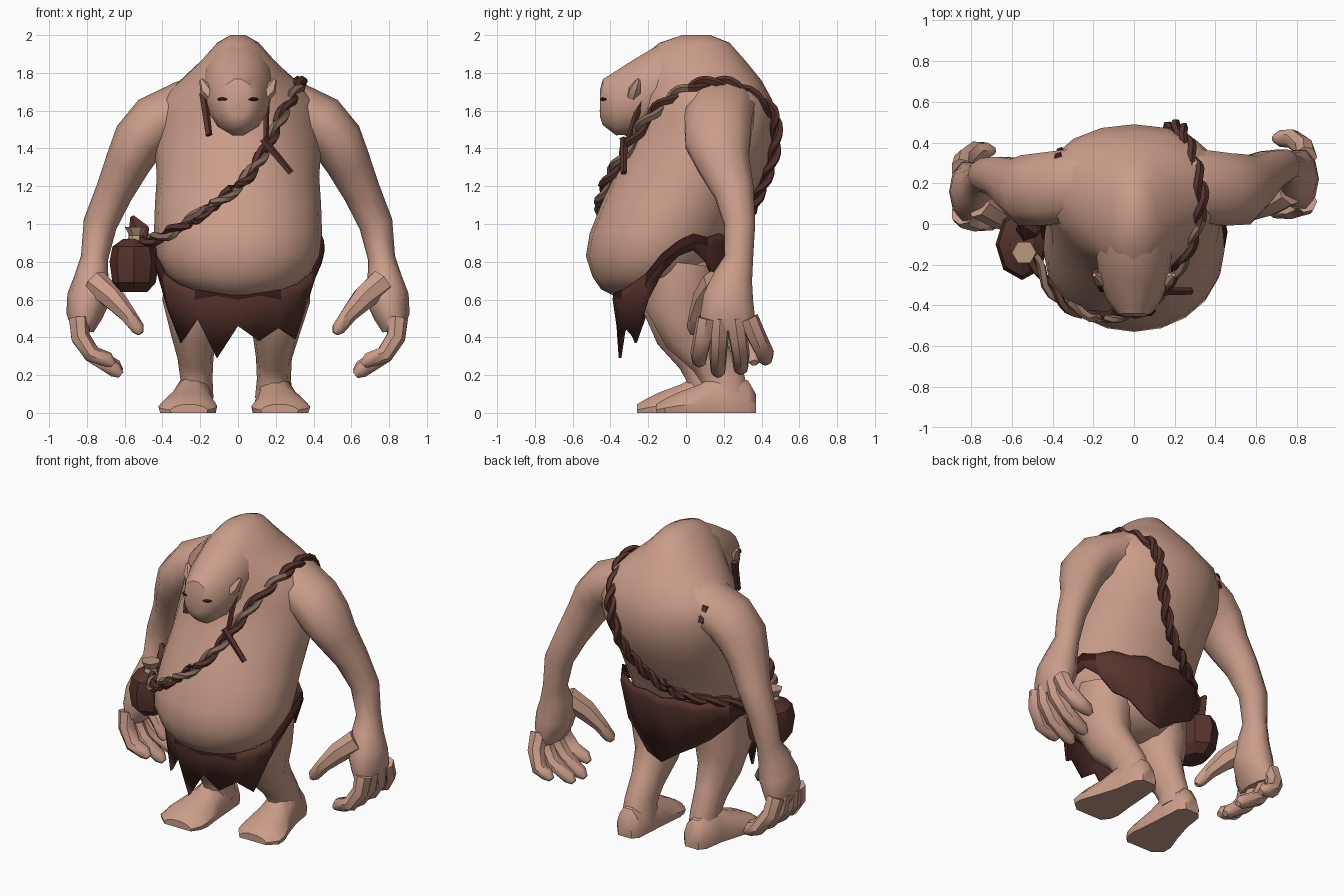
import bpy, bmesh, math
from mathutils import Vector as V

if "Cube" in bpy.data.objects:
    bpy.data.objects.remove(bpy.data.objects["Cube"])

def material(name, rgb):
    m = bpy.data.materials.new(name)
    m.diffuse_color = (*rgb, 1)
    m.use_nodes = True
    m.node_tree.nodes["Principled BSDF"].inputs["Base Color"].default_value = m.diffuse_color
    return m

SKIN = material("skin", (0.60, 0.34, 0.255))
HIDE = material("brown_hide", (0.095, 0.033, 0.026))
DARK = material("dark_hide", (0.035, 0.009, 0.008))
TAUPE = material("taupe_cord", (0.24, 0.145, 0.105))
CREAM = material("cream_cloth", (0.48, 0.31, 0.21))

def loft(name, rings, mats, cap=True, rule=None, angle=38):
    """Skin a list of closed point rings."""
    bm = bmesh.new()
    vs = [[bm.verts.new(p) for p in r] for r in rings]
    n = len(rings[0])
    for i, (a, b) in enumerate(zip(vs, vs[1:])):
        for j in range(n):
            k = (j + 1) % n
            f = bm.faces.new((a[j], a[k], b[k], b[j]))
            if rule:
                f.material_index = rule(f.calc_center_median(), i)
    if cap:
        bm.faces.new(vs[0])
        bm.faces.new(vs[-1])
    bmesh.ops.recalc_face_normals(bm, faces=bm.faces)
    me = bpy.data.meshes.new(name)
    bm.to_mesh(me)
    bm.free()
    for m in mats:
        me.materials.append(m)
    for p in me.polygons:
        p.use_smooth = True
    me.set_sharp_from_angle(angle=math.radians(angle))
    ob = bpy.data.objects.new(name, me)
    bpy.context.collection.objects.link(ob)
    return ob

def ring(c, u, v, n):
    return [V(c) + u * math.cos(2 * math.pi * i / n) + v * math.sin(2 * math.pi * i / n) for i in range(n)]

def tube(name, pts, mat, n=8, ref=(0, 1, 0), rule=None, mats=None, angle=50):
    """pts: (x, y, z, radius[, stretch along ref])."""
    ps, rings = [V(p[:3]) for p in pts], []
    for i, p in enumerate(pts):
        t = (ps[min(i + 1, len(ps) - 1)] - ps[max(i - 1, 0)]).normalized()
        u = t.cross(V(ref)).normalized()
        v = u.cross(t).normalized()
        w = p[4] if len(p) > 4 else 1
        rings.append(ring(ps[i], u * p[3], v * p[3] * w, n))
    return loft(name, rings, mats or [mat], rule=rule, angle=angle)

def ball(name, c, r, mat, n=10, rows=6):
    rs = []
    for i in range(rows + 1):
        a = math.pi * (0.04 + 0.92 * i / rows)
        rs.append(ring((c[0], c[1], c[2] - r[2] * math.cos(a)),
                       V((r[0] * math.sin(a), 0, 0)), V((0, r[1] * math.sin(a), 0)), n))
    return loft(name, rs, [mat])

# torso: z, front y, back y, half width, egg (narrow front, broad back)
BODY = [(.62, -.38, -.15, .12, 0), (.655, -.45, 0, .27, 0), (.72, -.495, .12, .37, 0), (.83, -.53, .2, .43, 0),
        (.95, -.51, .25, .445, 0), (1.1, -.45, .33, .44, 0), (1.25, -.385, .42, .43, .05),
        (1.4, -.31, .48, .44, .12), (1.55, -.26, .49, .43, .22), (1.66, -.25, .455, .41, .28),
        (1.76, -.25, .4, .3, .25), (1.87, -.25, .31, .19, .1), (1.96, -.14, .23, .11, 0), (2.0, -.02, .13, .04, 0)]

def body_ring(z, f, b, w, e, n=20):
    pts = []
    for i in range(n):
        c, s = math.cos(2 * math.pi * i / n), math.sin(2 * math.pi * i / n)
        pts.append(V((w * c * (1 + e * s), (f + b) / 2 + (b - f) / 2 * s, z)))
    return pts
loft("torso", [body_ring(*r) for r in BODY], [SKIN])

def on_body(x, z, side):
    """Point just outside the torso; side -1 front, 1 back."""
    for a, b in zip(BODY, BODY[1:]):
        if a[0] <= z <= b[0]:
            t = (z - a[0]) / (b[0] - a[0])
            f, k, w, e = (a[i] + (b[i] - a[i]) * t for i in (1, 2, 3, 4))
            w *= 1 + .75 * e * side
            h = (k - f) / 2
            return V((x, (f + k) / 2 + side * (h * math.sqrt(max(0, 1 - (x / w) ** 2)) + .022), z))

# head: y, centre z, half width, half height
HEAD = [(-.455, 1.64, .05, .075), (-.44, 1.645, .09, .125), (-.37, 1.64, .135, .175),
        (-.27, 1.675, .17, .205), (-.16, 1.72, .185, .225), (0, 1.77, .19, .22), (.12, 1.78, .17, .2)]
loft("head", [ring((0, y, z), V((w, 0, 0)), V((0, 0, h)), 14) for y, z, w, h in HEAD], [SKIN])
ball("nose", (0, -.435, 1.6), (.04, .022, .05), SKIN, 8, 4)
for s in (-1, 1):
    tube("eye", [(s * .055, -.448, 1.66, .006), (s * .08, -.44, 1.662, .012),
                 (s * .105, -.424, 1.66, .006)], DARK, 5, ref=(0, 0, 1))
    tube("ear", [(s * .14, -.28, 1.68, .035), (s * .17, -.27, 1.71, .035), (s * .195, -.25, 1.765, .01)], SKIN, 6)

# arms and hands
for s in (-1, 1):
    def side(pts):
        out = []
        for p in pts:
            dy = -.06 * min(1, max(0, (1.5 - p[2]) / .7)) if s < 0 else 0
            out.append((s * p[0], p[1] + dy, *p[2:]))
        return out
    tube("arm", side([(.08, .2, 1.69, .14, 1.3), (.28, .19, 1.615, .145, 1.3), (.44, .17, 1.535, .15, 1.25),
                      (.525, .17, 1.44, .14, 1.3), (.585, .2, 1.32, .12, 1.2), (.655, .255, 1.17, .1, 1.1),
                      (.73, .285, 1.0, .09, .95), (.76, .28, .82, .072, 1.1), (.775, .25, .72, .09, 1.2),
                      (.79, .225, .61, .115, 1.2), (.815, .22, .51, .095, 1.6), (.82, .22, .43, .055, 2.5)]), SKIN, 10)
    tube("thumb", side([(.76, .16, .69, .075), (.665, .1, .61, .065), (.585, .06, .52, .045),
                        (.53, .04, .445, .037), (.515, .035, .42, .017)]), SKIN, 7)
    for y0, y1, x, z in ((.11, .07, .66, .26), (.18, .17, .62, .205), (.26, .29, .62, .22), (.33, .42, .69, .27)):
        tube("finger", side([(.845, y0, .5, .055), (.835, (y0 + y1) / 2, .4, .052), (.775, y1, .31, .048),
                             (x + .03, y1, z + .02, .042), (x, y1, z - .005, .02)]), SKIN, 7)

# hips, legs and feet
ball("hips", (0, -.02, .74), (.34, .23, .2), SKIN, 12)
LEGS = {"right": [(.2, -.02, .78, .19), (.215, -.04, .58, .165, 1.15), (.2, .02, .42, .125, 1.2),
                  (.19, .13, .29, .095, 1.25), (.19, .2, .18, .09, 1.3), (.19, .21, .08, .1, 1.3)],
        "left": [(-.2, -.04, .78, .19), (-.235, -.06, .58, .165, 1.15), (-.23, -.02, .42, .125, 1.2),
                 (-.225, .06, .29, .095, 1.2), (-.22, .11, .18, .085, 1.25), (-.22, .12, .08, .09, 1.3)]}
for name, pts in LEGS.items():
    tube(name + "_leg", pts, SKIN, 10)
    s, cx, heel = (1, .19, .37) if name == "right" else (-1, -.23, .27)
    rings = []
    # foot: distance from heel, outward shift, half width, height
    for d, o, w, h in ((0, 0, .05, .1), (.04, 0, .085, .17), (.17, .005, .1, .22), (.3, .02, .125, .15),
                       (.42, .035, .155, .105), (.48, .04, .15, .075), (.53, .03, .1, .045)):
        x, y = cx + s * o, heel - d
        rings.append([V((x + w * a, y, h * b)) for a, b in
                      ((-.95, 0), (-1, .35), (-.75, .75), (-.3, 1), (.3, 1), (.75, .75), (1, .35), (.95, 0))])
    loft(name + "_foot", rings, [SKIN])

# ragged hide skirt, hem height every 15 degrees starting at the back
HEM = [.5, .58, .64, .7, .77, .83, .83, .74, .55, .37, .5, .29, .46, .38, .45, .39, .6, .74, .83, .86, .8, .68, .64, .54]
rows = [[], [], []]
for i, hem in enumerate(HEM):
    a = math.radians(-180 + 15 * i)
    sn, cs = math.sin(a), math.cos(a)
    top = .93 - .28 * min(1, max(0, (cs + .05) / .8)) + .02 * (i % 2)
    for row, z, k in zip(rows, (top, top - .05, hem), (1, 1.01, .95)):
        row.append(V((.455 * sn * k, -.04 - (.345 if cs > 0 else .31) * cs * k, z)))
skirt = loft("hide_skirt", rows, [HIDE, DARK], cap=False, angle=20,
             rule=lambda c, i: 1 if i == 0 and (abs(c.x) < .22 or abs(c.x) > .4) and c.y < .2 else 0)
skirt.modifiers.new("thickness", 'SOLIDIFY').thickness = .015

# twisted shoulder rope
path = [V((-.5, -.16, .9))]
path += [on_body(x, z, -1) for x, z in ((-.37, .95), (-.2, 1.05), (0, 1.2), (.1, 1.32), (.17, 1.45), (.23, 1.57))]
path += [V((.29, -.06, 1.68)), V((.33, .1, 1.745)), V((.31, .26, 1.73))]
path += [on_body(x, z, 1) for x, z in ((.24, 1.6), (.19, 1.45), (.14, 1.3), (.02, 1.12), (-.15, 1.0), (-.35, .95))]
path += [V((-.5, -.03, .9))]

def smooth_path(p, k):
    out = []
    for i in range(len(p) - 1):
        a, b, c, d = p[max(i - 1, 0)], p[i], p[i + 1], p[min(i + 2, len(p) - 1)]
        for j in range(k):
            t = j / k
            out.append(.5 * (2 * b + (c - a) * t + (2 * a - 5 * b + 4 * c - d) * t * t
                             + (3 * b - a - 3 * c + d) * t ** 3))
    return out + [p[-1]]

line = smooth_path(path, 6)
for k, mat in enumerate((HIDE, TAUPE)):
    pts, dist = [], 0
    for i, p in enumerate(line):
        t = (line[min(i + 1, len(line) - 1)] - line[max(i - 1, 0)]).normalized()
        dist += (p - line[i - 1]).length if i else 0
        u = t.cross(V((1, 0, .6))).normalized()
        a = dist / .28 * 2 * math.pi + k * math.pi
        pts.append((*(p + .019 * (u * math.cos(a) + t.cross(u) * math.sin(a))), .022))
    tube("rope_strand", pts, mat, 5, ref=(1, 0, .6), mats=[mat, HIDE],
         rule=lambda c, i: 1 if c.y > .0 else 0)

# loose cord ends
for a, b, r in (((.13, -.33, 1.45), (.28, -.33, 1.27), .022), ((.15, -.23, 1.67), (.145, -.33, 1.38), .018),
                ((-.185, -.24, 1.69), (-.155, -.32, 1.47), .024), ((-.37, .32, 1.66), (-.36, .36, 1.56), .026)):
    tube("cord_end", [(*a, r), (*b, r * .8)], HIDE, 5)

# hip bag with cloth showing at its mouth
bag = [ring((-.55, -.1, z), V((r, 0, 0)), V((0, r * 1.35, 0)), 8)
       for z, r in ((.64, .07), (.69, .115), (.8, .13), (.88, .115), (.92, .06))]
loft("hip_bag", bag, [HIDE], angle=25)
frill = [ring((-.54, -.14, z), V((r, 0, 0)), V((0, r, 0)), 6) for z, r in ((.89, .06), (.94, .035), (.985, .06))]
loft("bag_cloth", frill, [CREAM], angle=15)
tube("bag_flap", [(-.53, -.04, .88, .05), (-.52, -.02, .97, .06), (-.56, 0, 1.04, .012)], HIDE, 5)
